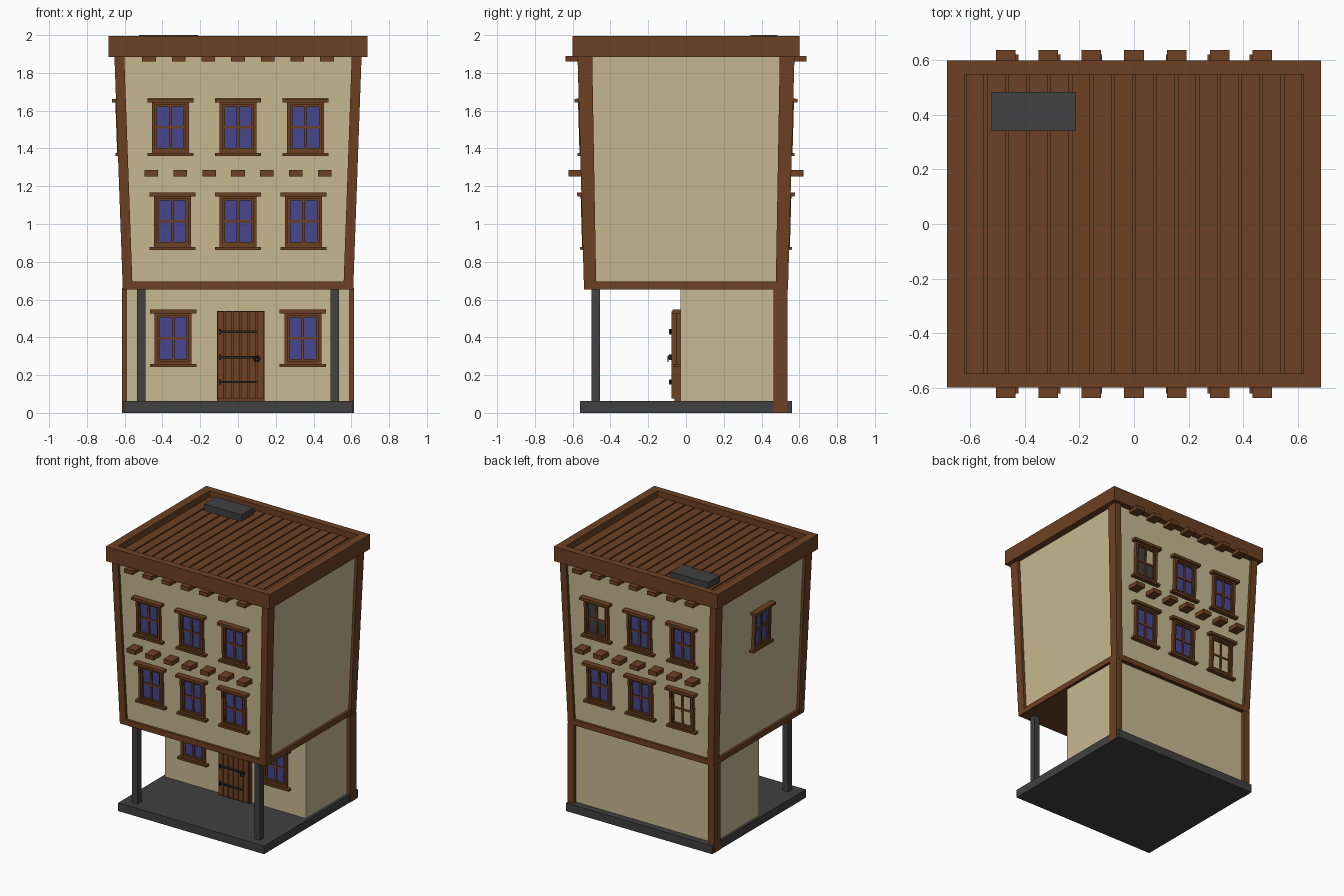
import bpy, bmesh, math
from mathutils import Matrix, Vector

cube = bpy.data.objects.get("Cube")
if cube:
    bpy.data.objects.remove(cube, do_unlink=True)


def material(name, rgb):
    m = bpy.data.materials.new(name)
    m.use_nodes = True
    m.diffuse_color = (*rgb, 1)
    m.node_tree.nodes["Principled BSDF"].inputs["Base Color"].default_value = (*rgb, 1)
    return m


PLASTER = material("cream plaster", (0.58, 0.485, 0.285))
WOOD = material("brown wood", (0.15, 0.052, 0.016))
STONE = material("dark grey stone", (0.052, 0.052, 0.052))
GLASS = material("blue glass", (0.062, 0.062, 0.28))
IRON = material("black iron", (0.02, 0.02, 0.022))


class Part:
    """Collects boxes into one object."""

    def __init__(self, name, *mats):
        self.name, self.mats, self.bm = name, mats, bmesh.new()

    def taper(self, low, z0, high, z1, mat=0):
        # low and high are (x0, x1, y0, y1) rectangles
        verts = bmesh.ops.create_cube(self.bm, size=2)["verts"]
        for v in verts:
            r, z = (high, z1) if v.co.z > 0 else (low, z0)
            v.co = Vector((r[v.co.x > 0], r[2 + (v.co.y > 0)], z))
        for f in {f for v in verts for f in v.link_faces}:
            f.material_index = mat
        return self

    def box(self, x0, x1, y0, y1, z0, z1, mat=0):
        return self.taper((x0, x1, y0, y1), z0, (x0, x1, y0, y1), z1, mat)

    def done(self, matrix=None):
        bmesh.ops.recalc_face_normals(self.bm, faces=self.bm.faces)
        mesh = bpy.data.meshes.new(self.name)
        self.bm.to_mesh(mesh)
        self.bm.free()
        for m in self.mats:
            mesh.materials.append(m)
        ob = bpy.data.objects.new(self.name, mesh)
        if matrix:
            ob.matrix_world = matrix
        bpy.context.collection.objects.link(ob)
        return ob


# Leaning outline of the upper storeys
FLOOR, EAVES = 0.66, 1.89
SLOPE_X, SLOPE_Y = 0.036, 0.028
RECESS = 0.02


def half_x(z):
    return 0.61 + SLOPE_X * (z - FLOOR)


def half_y(z):
    return 0.54 + SLOPE_Y * (z - FLOOR)


def outline(z, inset):
    x, y = half_x(z) - inset, half_y(z) - inset
    return (-x, x, -y, y)


# Base, ground floor and porch posts
Part("base_slab", STONE).box(-0.61, 0.61, -0.56, 0.56, 0, 0.062).done()
Part("ground_floor_walls", PLASTER).box(-0.59, 0.59, -0.03, 0.51, 0.06, FLOOR).done()
for side, sx in (("left", 1), ("right", -1)):
    x0, x1 = sorted((sx * 0.49, sx * 0.535))
    Part(side + "_porch_post", STONE).box(x0, x1, -0.50, -0.455, 0.06, FLOOR).done()
    x0, x1 = sorted((sx * 0.562, sx * 0.613))
    Part(side + "_back_lower_post", WOOD).box(x0, x1, 0.462, 0.538, 0, FLOOR).done()

# Upper storeys with leaning corner posts and a beam around the bottom
Part("upper_walls", PLASTER).taper(outline(FLOOR, RECESS), FLOOR + 0.002,
                                  outline(EAVES, RECESS), EAVES).done()
Part("upper_floor", WOOD).box(-0.6, 0.6, -0.53, 0.53, 0.652, 0.664).done()
posts = Part("corner_posts", WOOD)
for sx in (-1, 1):
    for sy in (-1, 1):
        rects = []
        for z, wy in ((FLOOR, 0.065), (EAVES, 0.078)):
            xs = sorted((sx * (half_x(z) - 0.052), sx * half_x(z)))
            ys = sorted((sy * (half_y(z) - wy), sy * half_y(z)))
            rects.append((*xs, *ys))
        posts.taper(rects[0], FLOOR - 0.005, rects[1], EAVES)
posts.done()
beams = Part("floor_beams", WOOD)
for s in (-1, 1):
    y0, y1 = sorted((s * 0.49, s * 0.539))
    beams.box(-0.609, 0.609, y0, y1, 0.654, 0.695)
    x0, x1 = sorted((s * 0.56, s * 0.609))
    beams.box(x0, x1, -0.539, 0.539, 0.654, 0.695)
beams.done()

# Roof: raised rim, boards with gaps, and a flat chimney block
rim = Part("roof_rim", WOOD)
for s in (-1, 1):
    y0, y1 = sorted((s * 0.548, s * 0.6))
    rim.box(-0.685, 0.685, y0, y1, 1.885, 1.995)
    x0, x1 = sorted((s * 0.622, s * 0.685))
    rim.box(x0, x1, -0.548, 0.548, 1.885, 1.995)
rim.done()
Part("roof_deck", WOOD).box(-0.63, 0.63, -0.56, 0.56, 1.886, 1.92).done()
boards = Part("roof_boards", WOOD)
COUNT = 16
pitch = 1.244 / COUNT
for i in range(COUNT):
    x = -0.622 + i * pitch
    boards.box(x + 0.005, x + pitch - 0.005, -0.549, 0.549, 1.915, 1.95)
boards.done()
Part("chimney_block", STONE).box(-0.523, -0.212, 0.342, 0.485, 1.92, 2.0).done()

# Joist ends on the front and back
for name, step, z0, z1, reach in (("upper", 0.157, 1.86, 1.89, 0.638),
                                  ("middle", 0.153, 1.252, 1.285, 0.622)):
    joists = Part(name + "_joist_ends", WOOD)
    for i in range(-3, 4):
        for s in (-1, 1):
            y0, y1 = sorted((s * 0.5, s * reach))
            joists.box(i * step - 0.036, i * step + 0.036, y0, y1, z0, z1)
    joists.done()


def window(name, matrix, panes=(1, 1, 1, 1)):
    # Local frame: outward is -y; pane values index the material list
    p = Part(name, WOOD, GLASS, STONE, PLASTER)
    p.box(-0.122, 0.122, -0.042, 0.01, 0.132, 0.152)
    p.box(-0.122, 0.122, -0.034, 0.01, -0.152, -0.136)
    for w, h, t, out in ((0.098, 0.137, 0.017, 0.024), (0.082, 0.121, 0.012, 0.016)):
        for s in (-1, 1):
            x0, x1 = sorted((s * (w - t), s * w))
            p.box(x0, x1, -out, 0.01, -h, h)
            z0, z1 = sorted((s * (h - t), s * h))
            p.box(t - w, w - t, -out, 0.01, z0, z1)
    p.box(-0.007, 0.007, -0.013, 0.01, -0.11, 0.11)
    p.box(-0.07, 0.07, -0.012, 0.01, -0.007, 0.007)
    corners = [(sx, sz) for sz in (1, -1) for sx in (-1, 1)]
    for (sx, sz), mat in zip(corners, panes):
        x0, x1 = sorted((sx * 0.007, sx * 0.071))
        z0, z1 = sorted((sz * 0.007, sz * 0.11))
        p.box(x0, x1, -0.005, 0.003, z0, z1, mat)
    p.done(matrix)


def place(x, y, z, turn, slope):
    return (Matrix.Translation((x, y, z)) @ Matrix.Rotation(turn, 4, "Z")
            @ Matrix.Rotation(math.atan(slope), 4, "X"))


# Windows: two leaning rows front and back, two beside the door, one on the side
special = {("back", "top", 1): (2, 3, 2, 2), ("back", "middle", -1): (3, 3, 3, 3)}
for row, z, gap in (("top", 1.512, 0.358), ("middle", 1.015, 0.347)):
    for i in (-1, 0, 1):
        for face, s, turn in (("front", -1, 0), ("back", 1, math.pi)):
            y = s * (half_y(z) - RECESS)
            window(f"{face}_{row}_window", place(i * gap, y, z, turn, SLOPE_Y),
                   special.get((face, row, i), (1, 1, 1, 1)))
for s in (-1, 1):
    window("ground_floor_window", place(s * 0.343, -0.03, 0.395, 0, 0))
window("side_window", place(RECESS - half_x(1.512), 0, 1.512, -math.pi / 2, SLOPE_X))

# Door: planks on a backing, iron straps and a ring handle
door = Part("door", WOOD)
door.box(-0.112, 0.14, -0.062, -0.02, 0.064, 0.54)
for i in range(6):
    x = -0.112 + i * 0.042
    door.box(x + 0.003, x + 0.039, -0.076, -0.06, 0.075, 0.537)
door.done()
straps = Part("door_straps", IRON)
for z in (0.163, 0.295, 0.43):
    straps.box(-0.098, 0.098, -0.084, -0.07, z - 0.006, z + 0.006)
    straps.box(-0.1, -0.09, -0.09, -0.07, z - 0.014, z + 0.014)
straps.box(0.09, 0.11, -0.094, -0.07, 0.285, 0.305)
straps.done()
bpy.ops.mesh.primitive_torus_add(major_radius=0.013, minor_radius=0.004, major_segments=12,
                                 minor_segments=6, location=(0.1, -0.095, 0.285),
                                 rotation=(math.pi / 2, 0, 0))
ring = bpy.context.object
ring.name = "door_ring"
ring.data.materials.append(IRON)
